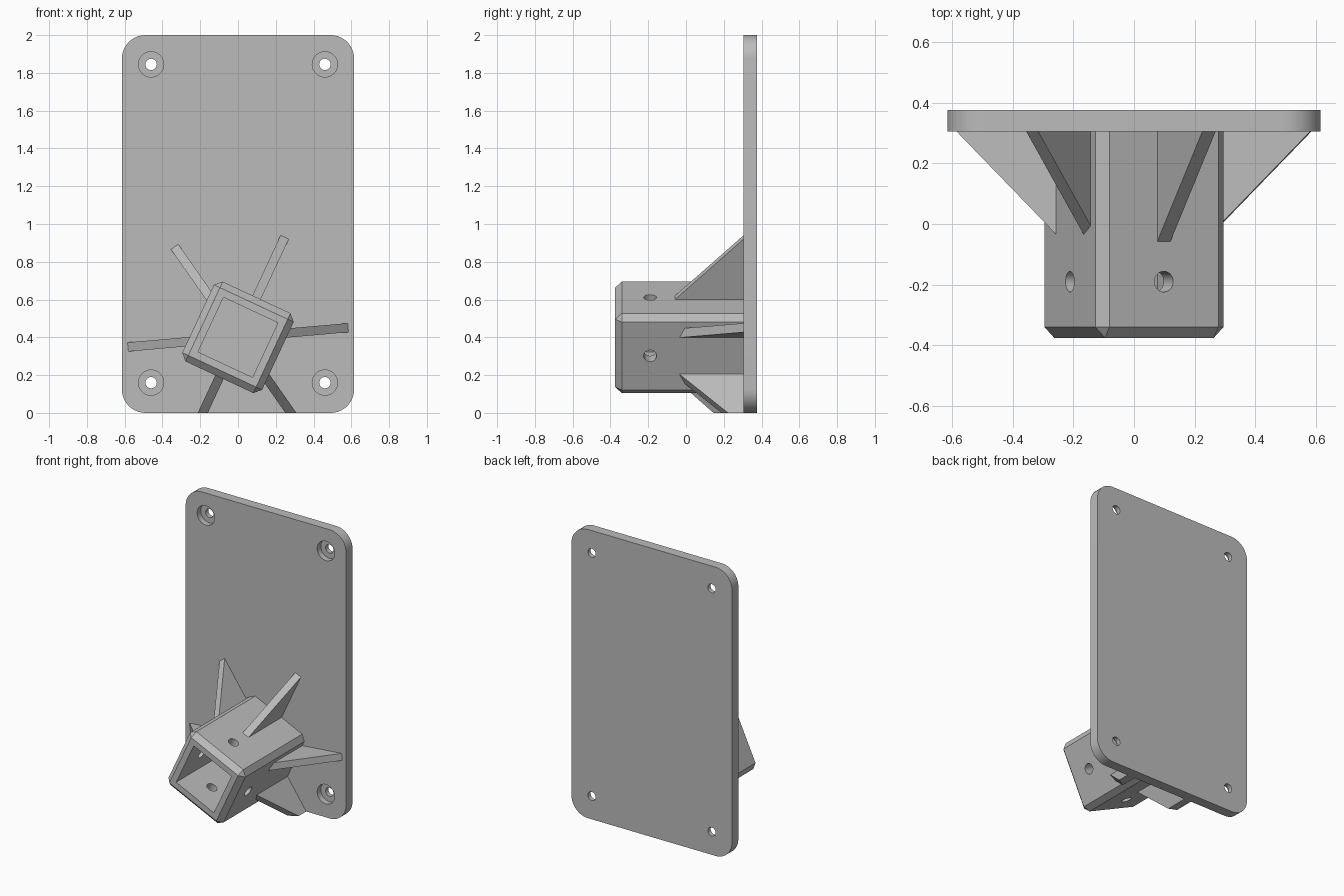
import bpy, bmesh, math
from mathutils import Matrix

if "Cube" in bpy.data.objects:
    bpy.data.objects.remove(bpy.data.objects["Cube"], do_unlink=True)

grey = bpy.data.materials.new("grey plastic")
grey.use_nodes = True
colour = (0.5, 0.5, 0.5, 1)
grey.diffuse_color = colour
grey.node_tree.nodes["Principled BSDF"].inputs["Base Color"].default_value = colour

FRONT, BACK = 0.305, 0.375          # plate faces along y
CENTRE = Matrix.Translation((0, 0, 0.4))
TILT = math.radians(25)


def turned(angle):
    """Socket frame turned about the y axis."""
    return CENTRE @ Matrix.Rotation(angle, 4, 'Y')


def finish(name, bm):
    bmesh.ops.recalc_face_normals(bm, faces=bm.faces)
    mesh = bpy.data.meshes.new(name)
    bm.to_mesh(mesh)
    bm.free()
    mesh.materials.append(grey)
    obj = bpy.data.objects.new(name, mesh)
    bpy.context.collection.objects.link(obj)
    return obj


def box(bm, half_x, half_z, y0, y1):
    bmesh.ops.create_cube(bm, size=1)
    bm.transform(Matrix.Translation((0, (y0 + y1) / 2, 0))
                 @ Matrix.Diagonal((2 * half_x, y1 - y0, 2 * half_z, 1)))


def cylinder(radius, length, matrix):
    bm = bmesh.new()
    bmesh.ops.create_cone(bm, cap_ends=True, segments=32, radius1=radius,
                          radius2=radius, depth=length, matrix=matrix)
    return finish("cutter", bm)


def cut(obj, cutter):
    mod = obj.modifiers.new("cut", 'BOOLEAN')
    mod.operation = 'DIFFERENCE'
    mod.solver = 'EXACT'
    mod.object = cutter
    bpy.context.view_layer.objects.active = obj
    bpy.ops.object.modifier_apply(modifier=mod.name)
    bpy.data.objects.remove(cutter, do_unlink=True)


def smooth(obj):
    bpy.ops.object.select_all(action='DESELECT')
    obj.select_set(True)
    bpy.context.view_layer.objects.active = obj
    bpy.ops.object.shade_smooth_by_angle(angle=math.radians(30))


# Backing plate with rounded corners
bm = bmesh.new()
box(bm, 0.615, 1, FRONT, BACK)
corners = [e for e in bm.edges
           if abs(e.verts[0].co.y - e.verts[1].co.y) > 0.01]
bmesh.ops.bevel(bm, geom=corners, offset=0.125, segments=10,
                profile=0.5, affect='EDGES')
bm.transform(Matrix.Translation((0, 0, 1)))
plate = finish("backing_plate", bm)

# Counterbored screw holes
along_y = Matrix.Rotation(math.pi / 2, 4, 'X')
for x in (-0.46, 0.46):
    for z in (0.16, 1.845):
        cut(plate, cylinder(0.03, 0.4, Matrix.Translation((x, 0.34, z)) @ along_y))
        cut(plate, cylinder(0.067, 0.08, Matrix.Translation((x, FRONT, z)) @ along_y))
smooth(plate)

# Tilted square socket with chamfered edges
bm = bmesh.new()
box(bm, 0.233, 0.233, -0.375, 0.34)
bmesh.ops.bevel(bm, geom=bm.edges[:], offset=0.035, segments=1, affect='EDGES')
bm.transform(turned(TILT))
socket = finish("socket", bm)

# Socket cavity, open at the front
bm = bmesh.new()
box(bm, 0.159, 0.159, -0.5, FRONT)
bm.transform(turned(TILT))
cut(socket, finish("cutter", bm))

# Pin holes through both pairs of walls
for quarter in range(2):
    frame = turned(TILT + quarter * math.pi / 2)
    cut(socket, cylinder(0.034, 0.8, frame @ Matrix.Translation((0, -0.19, 0))))
smooth(socket)

# Six triangular ribs around the socket, trimmed at the plate's lower edge
for i in range(6):
    bm = bmesh.new()
    profile = [(-0.081, 0.21), (FRONT, 0.585), (0.31, 0.585), (0.31, 0.21)]
    face = bm.faces.new([bm.verts.new((-0.024, y, r)) for y, r in profile])
    side = bmesh.ops.extrude_face_region(bm, geom=[face])
    new_verts = [g for g in side["geom"] if isinstance(g, bmesh.types.BMVert)]
    bmesh.ops.translate(bm, verts=new_verts, vec=(0.048, 0, 0))
    bm.transform(turned(TILT + i * math.pi / 3))
    bmesh.ops.bisect_plane(bm, geom=bm.verts[:] + bm.edges[:] + bm.faces[:],
                           plane_co=(0, 0, 0), plane_no=(0, 0, 1), clear_inner=True)
    bmesh.ops.holes_fill(bm, edges=[e for e in bm.edges if e.is_boundary])
    finish(f"rib_{i + 1}", bm)
